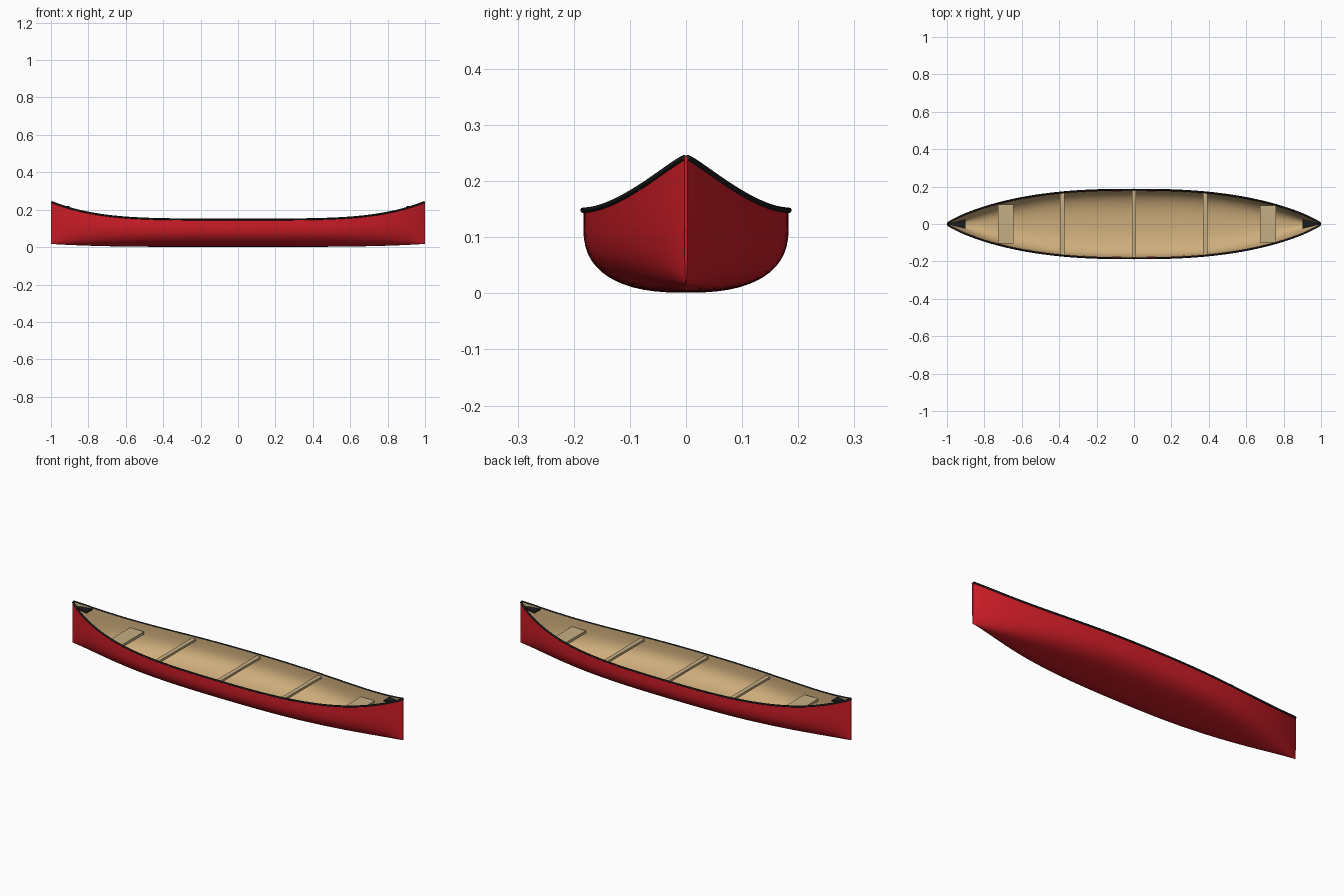
import bpy, bmesh, math

if "Cube" in bpy.data.objects:
    bpy.data.objects.remove(bpy.data.objects["Cube"])

BEAM = 0.183


def material(name, rgb):
    m = bpy.data.materials.new(name)
    m.diffuse_color = (*rgb, 1)
    m.use_nodes = True
    m.node_tree.nodes["Principled BSDF"].inputs["Base Color"].default_value = m.diffuse_color
    return m


RED = material("red_paint", (0.62, 0.012, 0.02))
TAN = material("tan_lining", (0.62, 0.42, 0.2))
WOOD = material("pale_wood", (0.56, 0.42, 0.23))
BLACK = material("black_trim", (0.012, 0.012, 0.013))


# Hull lines along the length
def half_width(x):
    return max(BEAM * max(1 - abs(x) ** 2.5, 0) ** 0.85, 0.003)


def sheer(x):
    return 0.148 + 0.095 * abs(x) ** 4.3


def keel(x):
    return 0.001 + 0.016 * abs(x) ** 4


def stations(count, end):
    return [-end * math.cos(math.pi * i / count) for i in range(count + 1)]


def section(x, inset):
    w = max(half_width(x) - inset, 0.001)
    k, top = keel(x) + inset, sheer(x)
    h = 0.8 * (top - k)
    side = []
    for j in range(15):
        a = math.pi / 2 * j / 14
        side.append((w * math.sin(a) ** 0.8, k + h * (1 - max(math.cos(a), 0) ** 0.8)))
    side += [(w, k + h + (top - k - h) * 0.5), (w, top)]
    return [(x, -y, z) for y, z in reversed(side[1:])] + [(x, y, z) for y, z in side]


def finish(obj, mat, angle=40):
    obj.data.materials.append(mat)
    bpy.ops.object.select_all(action='DESELECT')
    obj.select_set(True)
    bpy.context.view_layer.objects.active = obj
    bpy.ops.object.shade_smooth_by_angle(angle=math.radians(angle))
    return obj


def from_bmesh(name, bm, mat):
    me = bpy.data.meshes.new(name)
    bm.to_mesh(me)
    bm.free()
    obj = bpy.data.objects.new(name, me)
    bpy.context.collection.objects.link(obj)
    return finish(obj, mat)


# Lofted skin through the cross-sections
def skin(name, inset, end, mat, outer):
    bm = bmesh.new()
    rows = [[bm.verts.new(p) for p in section(x, inset)] for x in stations(72, end)]
    for a, b in zip(rows, rows[1:]):
        for j in range(len(a) - 1):
            quad = [a[j], b[j], b[j + 1], a[j + 1]]
            bm.faces.new(quad[::-1] if outer else quad)
    if outer:
        bm.faces.new(rows[0])
        bm.faces.new(rows[-1][::-1])
    return from_bmesh(name, bm, mat)


hull = skin("hull", 0.0, 1.0, RED, True)
lining = skin("lining", 0.005, 0.994, TAN, False)


# Gunwales: round rail swept along each top edge
def gunwale(name, side):
    cu = bpy.data.curves.new(name, 'CURVE')
    cu.dimensions = '3D'
    cu.bevel_depth = 0.005
    cu.bevel_resolution = 2
    cu.use_fill_caps = True
    xs = stations(72, 0.998)
    sp = cu.splines.new('POLY')
    sp.points.add(len(xs) - 1)
    for p, x in zip(sp.points, xs):
        p.co = (x, side * (half_width(x) + 0.0005), sheer(x), 1)
    obj = bpy.data.objects.new(name, cu)
    bpy.context.collection.objects.link(obj)
    bpy.ops.object.select_all(action='DESELECT')
    obj.select_set(True)
    bpy.context.view_layer.objects.active = obj
    bpy.ops.object.convert(target='MESH')
    finish(bpy.context.view_layer.objects.active, BLACK, 50)


gunwale("gunwale_front", -1)
gunwale("gunwale_back", 1)


# Flat plates: thwarts, seats and end decks share one extruded outline
def plate(name, outline, top, thick, mat):
    bm = bmesh.new()
    f = bm.faces.new([bm.verts.new((x, y, top - thick)) for x, y in outline])
    ext = bmesh.ops.extrude_face_region(bm, geom=[f])
    verts = [v for v in ext["geom"] if isinstance(v, bmesh.types.BMVert)]
    bmesh.ops.translate(bm, verts=verts, vec=(0, 0, thick))
    bmesh.ops.recalc_face_normals(bm, faces=bm.faces)
    return from_bmesh(name, bm, mat)


def rectangle(x, half_x, half_y):
    return [(x - half_x, -half_y), (x + half_x, -half_y),
            (x + half_x, half_y), (x - half_x, half_y)]


for name, x in (("thwart_left", -0.383), ("thwart_middle", 0.0), ("thwart_right", 0.38)):
    plate(name, rectangle(x, 0.012, half_width(x) - 0.004), 0.142, 0.012, WOOD)

plate("seat_left", rectangle(-0.685, 0.042, 0.105), 0.132, 0.015, WOOD)
plate("seat_right", rectangle(0.717, 0.042, 0.098), 0.132, 0.015, WOOD)

for name, s in (("deck_left", -1), ("deck_right", 1)):
    plate(name, [(s * 0.9, -0.026), (s * 0.992, -0.002), (s * 0.992, 0.002), (s * 0.9, 0.026)],
          0.22, 0.008, BLACK)
